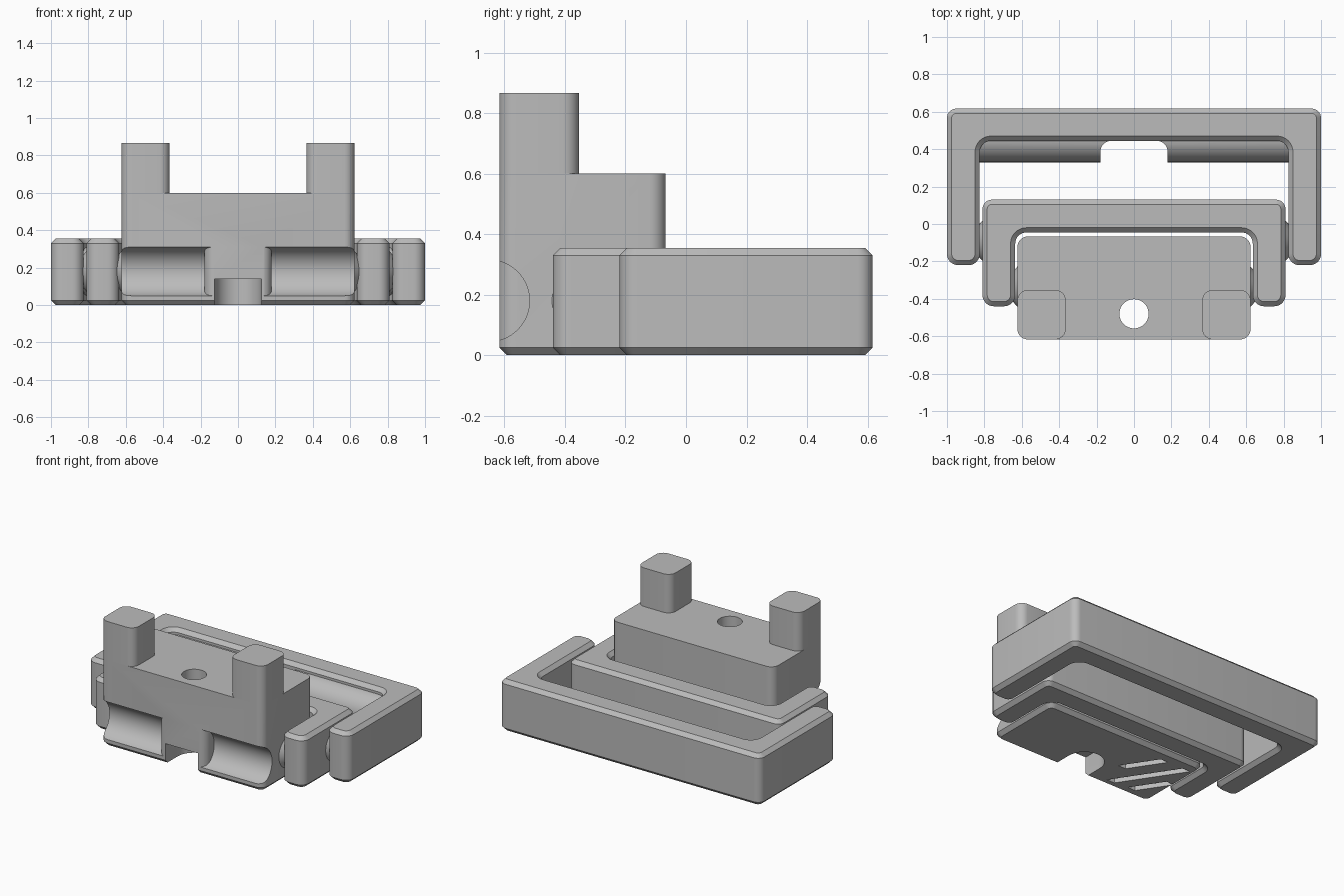
import bpy, bmesh, math
from mathutils import Vector, Matrix

if "Cube" in bpy.data.objects:
    bpy.data.objects.remove(bpy.data.objects["Cube"])

grey = bpy.data.materials.new("plain_grey")
grey.use_nodes = True
grey.diffuse_color = (0.5, 0.5, 0.5, 1)
grey.node_tree.nodes["Principled BSDF"].inputs["Base Color"].default_value = (0.5, 0.5, 0.5, 1)

CHAMFER = 0.025
PIVOT_Z = 0.18


def finish(bm, name):
    bmesh.ops.recalc_face_normals(bm, faces=bm.faces)
    mesh = bpy.data.meshes.new(name)
    bm.to_mesh(mesh)
    bm.free()
    mesh.materials.append(grey)
    obj = bpy.data.objects.new(name, mesh)
    bpy.context.collection.objects.link(obj)
    return obj


def fillet(corners, steps=8):
    """Round each (x, y, radius) corner of a closed outline."""
    out = []
    for i, (x, y, r) in enumerate(corners):
        p = Vector((x, y))
        if r == 0:
            out.append(p)
            continue
        a = (Vector(corners[i - 1][:2]) - p).normalized()
        b = (Vector(corners[(i + 1) % len(corners)][:2]) - p).normalized()
        # every rounded corner is a right angle
        centre = p + (a + b) * r
        for k in range(steps + 1):
            t = k / steps * math.pi / 2
            out.append(centre - b * r * math.cos(t) - a * r * math.sin(t))
    return out


def prism(name, outline, z0, z1, chamfer_at=()):
    bm = bmesh.new()
    base = bm.faces.new([bm.verts.new((p.x, p.y, z0)) for p in outline])
    ext = bmesh.ops.extrude_face_region(bm, geom=[base])["geom"]
    bmesh.ops.translate(bm, vec=(0, 0, z1 - z0),
                        verts=[g for g in ext if isinstance(g, bmesh.types.BMVert)])
    rims = [e for e in bm.edges
            if any(all(abs(v.co.z - z) < 1e-4 for v in e.verts) for z in chamfer_at)]
    if rims:
        bmesh.ops.bevel(bm, geom=rims, offset=CHAMFER, segments=1,
                        affect='EDGES', clamp_overlap=False)
    return finish(bm, name)


def rounded_box(name, x0, x1, y0, y1, z0, z1, r, chamfer_at=()):
    corners = [(x0, y0, r), (x1, y0, r), (x1, y1, r), (x0, y1, r)]
    return prism(name, fillet(corners), z0, z1, chamfer_at)


def x_cone(name, x0, x1, y, r0, r1, sides=64):
    """Cylinder or cone along x, from x0 (radius r0) to x1 (radius r1)."""
    bm = bmesh.new()
    m = Matrix.Translation(((x0 + x1) / 2, y, PIVOT_Z)) @ Matrix.Rotation(math.pi / 2, 4, 'Y')
    bmesh.ops.create_cone(bm, cap_ends=True, segments=sides, radius1=r0, radius2=r1,
                          depth=x1 - x0, matrix=m)
    return finish(bm, name)


def cut(obj, *cutters):
    for c in cutters:
        mod = obj.modifiers.new("cut", 'BOOLEAN')
        mod.operation, mod.solver, mod.object = 'DIFFERENCE', 'EXACT', c
        bpy.context.view_layer.objects.active = obj
        bpy.ops.object.modifier_apply(modifier=mod.name)
        bpy.data.objects.remove(c)


def frame(name, xo, xi, y_end, y_in, y_back):
    """U-shaped bracket, open at the front, chamfered above and below."""
    half = [(xi, y_in, 0.06), (xi, y_end, 0.06), (xo, y_end, 0.06), (xo, y_back, 0.05)]
    outline = half + [(-x, y, r) for x, y, r in reversed(half)]
    return prism(name, fillet(outline), 0, 0.355, (0, 0.355))


# Nested brackets
frame("outer_bracket", 1.0, 0.825, -0.22, 0.445, 0.617)
frame("inner_bracket", 0.81, 0.635, -0.44, -0.045, 0.13)

# Split round bar on the inside of the outer bracket
bar = x_cone("round_bar", -0.84, 0.84, 0.465, 0.135, 0.135)
cut(bar, rounded_box("bar_gap", -0.18, 0.18, 0.2, 0.445, -0.1, 0.5, 0.06))

# Main block
FRONT, BACK, SIDE = -0.617, -0.067, 0.623
body = rounded_box("main_block", -SIDE, SIDE, FRONT, BACK, 0, 0.6, 0.055, (0,))

# Round grooves in the front, parted by a web with rounded edges
groove = x_cone("groove_cutter", -0.8, 0.8, -0.652, 0.135, 0.135)
cut(groove, rounded_box("web", -0.18, 0.18, FRONT - 0.003, -0.3, -0.1, 0.5, 0.06))

# Screw hole and the wider slot under it
hole = prism("hole", [Vector((0.078 * math.cos(k * math.pi / 24),
                              -0.48 + 0.078 * math.sin(k * math.pi / 24)))
                      for k in range(48)], -0.1, 0.8)
slot = rounded_box("slot", -0.125, 0.125, -0.8, -0.355, -0.1, 0.14, 0.1249)
cut(body, groove, hole, slot)

# Slanted shallow grooves in the underside
for x0, y0, length in ((-0.19, -0.38, 0.23), (-0.25, -0.56, 0.41), (-0.41, -0.55, 0.21)):
    x1, y1, w = x0 - length * 0.66, y0 + length, 0.06
    pts = [(x0, y0), (x1, y1), (x1 - w, y1), (x0 - w, y0)]
    cut(body, prism("slit", [Vector(p) for p in pts], -0.1, 0.03))

# Upright posts and conical pivots on both sides
for side, s in (("right", -1), ("left", 1)):
    xs = sorted((s * 0.365, s * SIDE))
    rounded_box(side + "_post", *xs, FRONT, -0.353, 0.6, 0.867, 0.055)
    for name, x, y in (("block_pivot", SIDE, -0.335), ("bracket_pivot", 0.81, -0.09)):
        radii = (0.11, 0.03) if s > 0 else (0.03, 0.11)
        ends = sorted((s * (x - 0.002), s * (x + 0.07)))
        x_cone(side + "_" + name, *ends, y, *radii)

# Smooth rounds, crisp edges
for obj in bpy.context.scene.objects:
    if obj.type == 'MESH' and grey.name in obj.data.materials:
        obj.data.shade_smooth()
        obj.data.set_sharp_from_angle(angle=math.radians(30))
